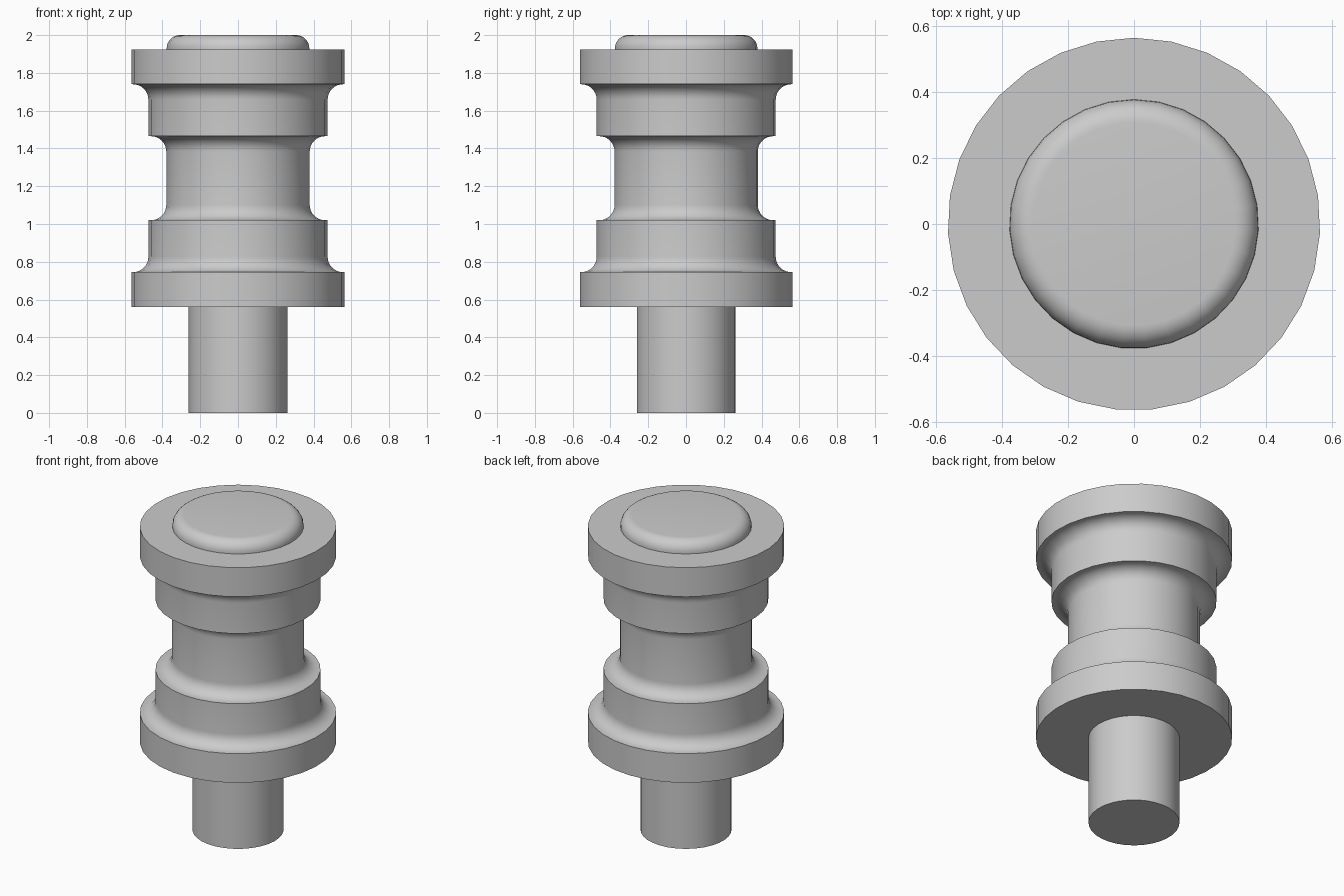
import bpy
import math

SIDES = 31
MID = 1.2425      # height of the spool's mirror plane

cube = bpy.data.objects.get("Cube")
if cube:
    bpy.data.objects.remove(cube, do_unlink=True)

grey = bpy.data.materials.new("plain_grey")
grey.use_nodes = True
grey.diffuse_color = (0.6, 0.6, 0.6, 1)
grey.node_tree.nodes["Principled BSDF"].inputs["Base Color"].default_value = (0.6, 0.6, 0.6, 1)


def arc(cx, cz, radius, start, end, steps=8):
    """Points of a circular arc in the (radius, height) plane, in degrees."""
    angles = [math.radians(start + (end - start) * i / steps) for i in range(steps + 1)]
    return [(cx + radius * math.cos(a), cz + radius * math.sin(a)) for a in angles]


def lathe(name, profile):
    """Turn a bottom-to-top profile around z and cap both ends."""
    verts, faces = [], []
    for r, z in profile:
        for i in range(SIDES):
            a = math.pi / 2 + math.tau * i / SIDES
            verts.append((r * math.cos(a), r * math.sin(a), z))
    for k in range(len(profile) - 1):
        low, high = k * SIDES, (k + 1) * SIDES
        for i in range(SIDES):
            j = (i + 1) % SIDES
            faces.append((low + i, low + j, high + j, high + i))
    faces.append(tuple(reversed(range(SIDES))))
    faces.append(tuple(range(len(verts) - SIDES, len(verts))))
    mesh = bpy.data.meshes.new(name)
    mesh.from_pydata(verts, [], faces)
    mesh.materials.append(grey)
    obj = bpy.data.objects.new(name, mesh)
    bpy.context.collection.objects.link(obj)
    bpy.ops.object.select_all(action="DESELECT")
    obj.select_set(True)
    bpy.context.view_layer.objects.active = obj
    bpy.ops.object.shade_smooth_by_angle(angle=math.radians(30))
    return obj


# Lower stem
lathe("stem", [(0.262, 0), (0.262, 0.56)])

# Spool: flange, cove, collar, cove and waist, mirrored upward
lower = [(0.565, 0.56), (0.565, 0.745)]
lower += arc(0.557, 0.827, 0.082, 270, 180)
lower += [(0.475, 1.02)]
lower += arc(0.462, 1.102, 0.082, 270, 180)
upper = [(r, 2 * MID - z) for r, z in reversed(lower)]
lathe("spool", lower + upper)

# Rounded cap on top
lathe("cap", [(0.378, 1.925)] + arc(0.308, 1.93, 0.07, 0, 90))
